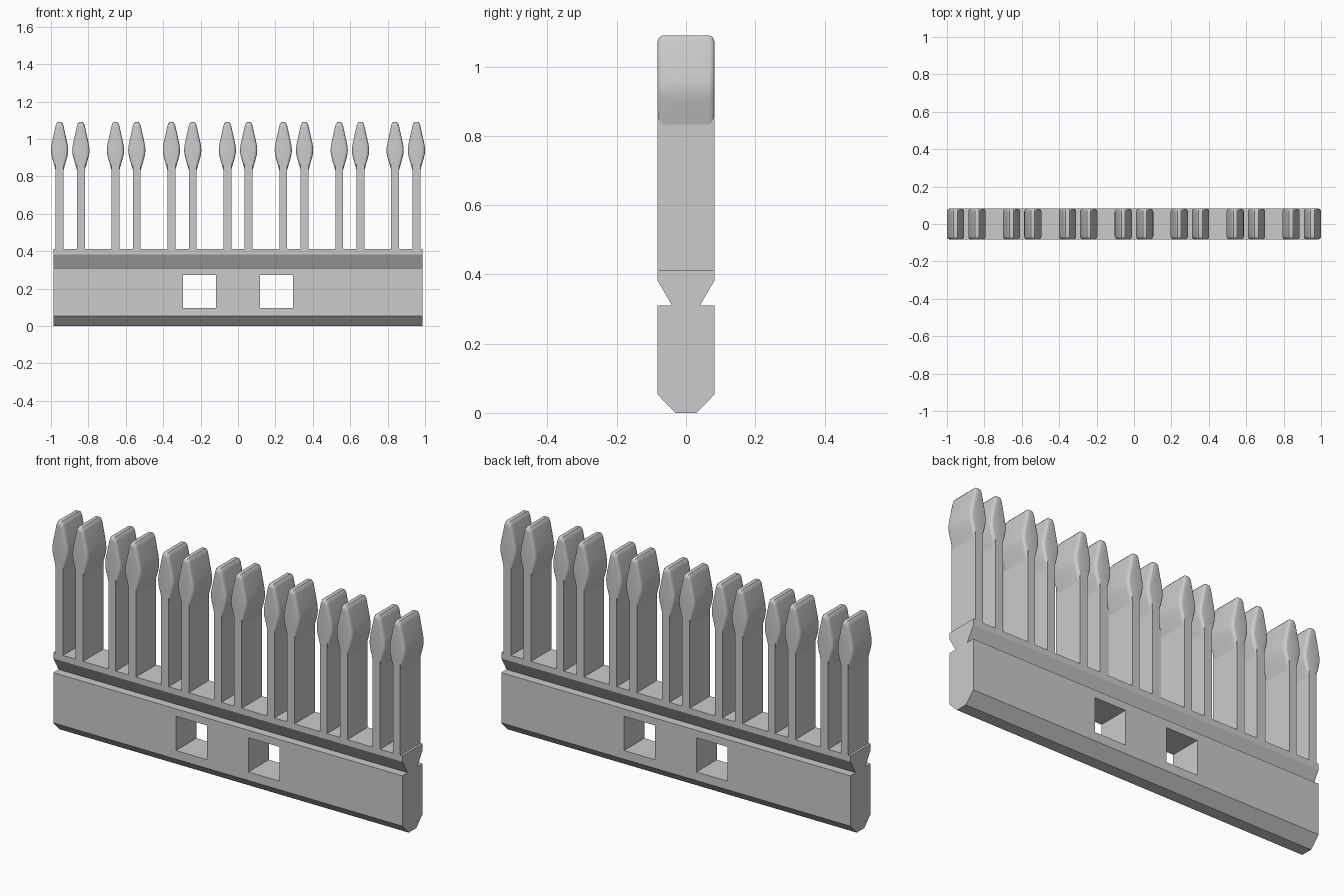
import bpy, bmesh, math

cube = bpy.data.objects.get("Cube")
if cube:
    bpy.data.objects.remove(cube, do_unlink=True)

grey = bpy.data.materials.new("plain grey")
grey.use_nodes = True
grey.diffuse_color = (0.6, 0.6, 0.6, 1)
grey.node_tree.nodes["Principled BSDF"].inputs["Base Color"].default_value = (0.6, 0.6, 0.6, 1)

HALF_DEPTH = 0.082
BASE_TOP = 0.412


def loft(name, rings):
    """Skin a list of equal-length point rings and cap both ends."""
    bm = bmesh.new()
    loops = [[bm.verts.new(p) for p in ring] for ring in rings]
    for a, b in zip(loops, loops[1:]):
        for i in range(len(a)):
            j = (i + 1) % len(a)
            bm.faces.new((a[i], a[j], b[j], b[i]))
    bm.faces.new(loops[0])
    bm.faces.new(loops[-1])
    bmesh.ops.recalc_face_normals(bm, faces=bm.faces)
    mesh = bpy.data.meshes.new(name)
    bm.to_mesh(mesh)
    bm.free()
    mesh.materials.append(grey)
    obj = bpy.data.objects.new(name, mesh)
    bpy.context.collection.objects.link(obj)
    return obj


def box(name, x0, x1, depth, z0, z1):
    corners = [(x0, z0), (x1, z0), (x1, z1), (x0, z1)]
    return loft(name, [[(x, y, z) for x, z in corners] for y in (-depth, depth)])


def select_only(obj):
    bpy.ops.object.select_all(action='DESELECT')
    obj.select_set(True)
    bpy.context.view_layer.objects.active = obj


# Grooved base bar, swept along x
side = [(0.03, 0), (HALF_DEPTH, 0.053), (HALF_DEPTH, 0.31), (0.04, 0.31),
        (HALF_DEPTH, 0.382), (HALF_DEPTH, BASE_TOP)]
section = side + [(-y, z) for y, z in reversed(side)]
base = loft("base_bar", [[(x, y, z) for y, z in section] for x in (-0.987, 0.987)])

# Two square windows through the bar
for centre in (-0.205, 0.205):
    cutter = box("window_cutter", centre - 0.088, centre + 0.088, 0.2, 0.097, 0.272)
    cutter.hide_render = True
    mod = base.modifiers.new("window", 'BOOLEAN')
    mod.object = cutter
    mod.solver = 'EXACT'
    select_only(base)
    bpy.ops.object.modifier_apply(modifier=mod.name)
    bpy.data.objects.remove(cutter, do_unlink=True)

# Spear-shaped head outline with a softly rounded tip and shoulders
half = [(0.019, 0.826), (0.029, 0.862), (0.04, 0.9), (0.0445, 0.92), (0.046, 0.94),
        (0.0445, 0.96), (0.041, 0.98), (0.021, 1.07), (0.017, 1.082), (0.01, 1.09)]
outline = half + [(-x, z) for x, z in reversed(half)]
MID = 0.955
STEPS = 5
levels = []
for i in range(STEPS + 1):
    a = math.pi / 2 * i / STEPS
    levels.append((HALF_DEPTH - 0.018 * (1 - math.sin(a)), 1 - math.cos(a)))
levels = [(-y, s) for y, s in reversed(levels)] + levels


def head(name, cx):
    rings = [[(cx + x * (1 - 0.3 * s), y, MID + (z - MID) * (1 - 0.14 * s))
              for x, z in outline] for y, s in levels]
    obj = loft(name, rings)
    select_only(obj)
    bpy.ops.object.shade_smooth_by_angle(angle=math.radians(35))


# Seven pairs of prongs
for k in range(-3, 4):
    for label, offset in (("right", -0.057), ("left", 0.057)):
        cx = k * 0.299 + offset
        tag = f"{label}_{k + 4}"
        box("prong_shank_" + tag, cx - 0.021, cx + 0.021, HALF_DEPTH, BASE_TOP, 0.888)
        head("prong_head_" + tag, cx)
